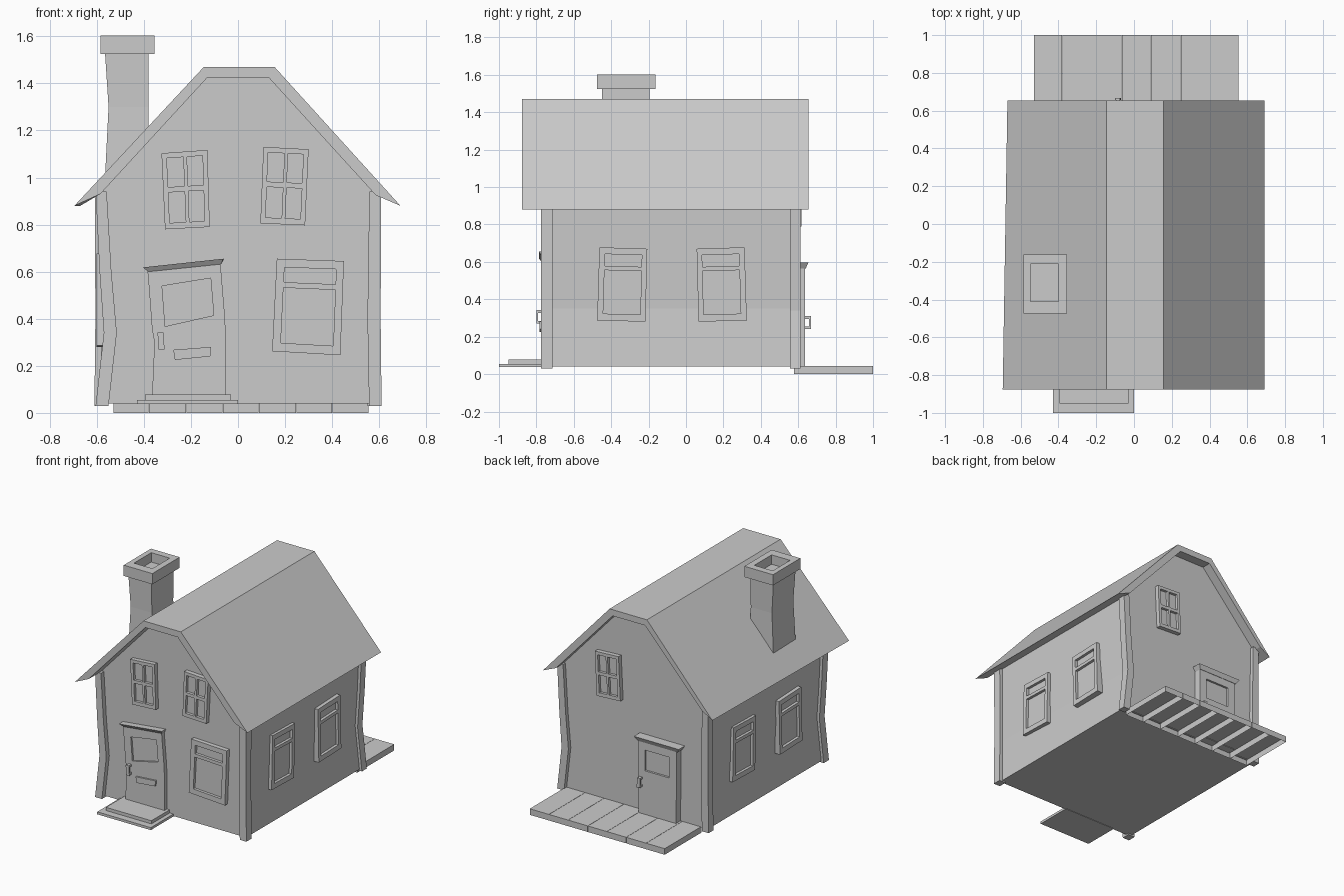
import bpy, bmesh
from mathutils import Vector

if "Cube" in bpy.data.objects:
    bpy.data.objects.remove(bpy.data.objects["Cube"])


def finish(name, bm):
    bmesh.ops.recalc_face_normals(bm, faces=bm.faces)
    me = bpy.data.meshes.new(name)
    bm.to_mesh(me)
    bm.free()
    ob = bpy.data.objects.new(name, me)
    bpy.context.collection.objects.link(ob)
    return ob


def loft(name, sections, caps=(True, True)):
    """Skin a row of matching closed sections."""
    bm = bmesh.new()
    rings = [[bm.verts.new(p) for p in s] for s in sections]
    n = len(rings[0])
    for a, b in zip(rings, rings[1:]):
        for i in range(n):
            j = (i + 1) % n
            bm.faces.new((a[i], a[j], b[j], b[i]))
    for ring, cap in zip((rings[0], rings[-1]), caps):
        if cap:
            bm.faces.new(ring)
    return finish(name, bm)


def rect(x0, x1, y0, y1, z):
    return [(x0, y0, z), (x1, y0, z), (x1, y1, z), (x0, y1, z)]


def box(name, x, y, z, bottom=True):
    return loft(name, [rect(*x, *y, z[0]), rect(*x, *y, z[1])], (bottom, True))


# Facade mappings: (along, height, outwards) -> world
def front(a, z, o): return (a, -0.74 - o, z)
def back(a, z, o): return (a, 0.585 + o, z)
def right(a, z, o): return (0.57 + o, a, z)
def left(a, z, o): return (-0.57 - o, a, z)


def slab(name, place, pts, o0, o1):
    return loft(name, [[place(a, z, o) for a, z in pts] for o in (o0, o1)])


def panel(name, place, L, R, us, panes, out, recess):
    """Raised panel between two edge polylines, chosen cells sunk in."""
    bm = bmesh.new()
    grid = [[bm.verts.new(place(*Vector(l).lerp(Vector(r), u), out)) for u in us]
            for l, r in zip(L, R)]
    sunk = []
    for j in range(len(L) - 1):
        for i in range(len(us) - 1):
            f = bm.faces.new((grid[j][i], grid[j][i + 1], grid[j + 1][i + 1], grid[j + 1][i]))
            if (i, j) in panes:
                sunk.append(f)
    outward = Vector(place(0, 0, 1)) - Vector(place(0, 0, 0))
    rim = [e for e in bm.edges if e.is_boundary]
    side = bmesh.ops.extrude_edge_only(bm, edges=rim)["geom"]
    for v in side:
        if isinstance(v, bmesh.types.BMVert):
            v.co -= outward * (out + 0.02)
    for f in bmesh.ops.extrude_discrete_faces(bm, faces=sunk)["faces"]:
        for v in f.verts:
            v.co -= outward * recess
    bmesh.ops.holes_fill(bm, edges=[e for e in bm.edges if e.is_boundary], sides=0)
    return finish(name, bm)


def window(name, place, corners, us, vs, panes):
    bl, br, tr, tl = [Vector(c) for c in corners]
    return panel(name, place, [bl.lerp(tl, v) for v in vs], [br.lerp(tr, v) for v in vs],
                 us, panes, 0.032, 0.02)


# House body, front-left and back-right corners bowed inwards
crook = [(0.585, 0.04), (0.55, 0.35), (0.567, 0.6), (0.583, 0.945)]
plain = [(0.583, 0.04), (0.583, 0.35), (0.583, 0.6), (0.583, 0.945)]
top = [(0.13, 1.435), (-0.13, 1.435)]


def gable(y, rs, ls):
    pts = rs + top + [(-x, z) for x, z in reversed(ls)]
    return [(x, y, z) for x, z in pts]


loft("house_walls", [gable(-0.74, plain, crook), gable(0.585, crook, plain)])

# Corner posts
bowed = [(0.55, 0.605, 0.03), (0.515, 0.57, 0.34), (0.538, 0.588, 0.6), (0.558, 0.605, 0.94)]
straight = [(0.557, 0.61, 0.03), (0.55, 0.606, 0.4), (0.558, 0.608, 0.94)]
for name, s, rows, y in (("front_left_post", -1, bowed, (-0.775, -0.715)),
                         ("front_right_post", 1, straight, (-0.775, -0.715)),
                         ("back_left_post", -1, straight, (0.557, 0.613)),
                         ("back_right_post", 1, bowed, (0.557, 0.613))):
    loft(name, [rect(s * a, s * b, *y, z) for a, b, z in rows])

# Roof shell
shape = [(-0.145, 1.47), (0.155, 1.47), (0.69, 0.88), (0.585, 0.925),
         (0.13, 1.425), (-0.13, 1.425), (-0.585, 0.93)]
loft("roof", [[(x, y, z) for x, z in [(e, 0.88)] + shape]
              for y, e in ((-0.877, -0.695), (0.655, -0.67))])

# Chimney shaft and hollow cap
loft("chimney_shaft", [
    [(-0.565, -0.45, 1.0), (-0.38, -0.45, 1.19), (-0.38, -0.195, 1.19), (-0.565, -0.195, 1.0)],
    rect(-0.55, -0.38, -0.445, -0.2, 1.3),
    rect(-0.565, -0.38, -0.45, -0.195, 1.53)])
cap = (-0.585, -0.355, -0.475, -0.162)
hole = (-0.548, -0.4, -0.41, -0.212)
loft("chimney_cap", [rect(-0.56, -0.38, -0.45, -0.2, 1.525), rect(*cap, 1.525),
                     rect(*cap, 1.603), rect(*hole, 1.603), rect(*hole, 1.535)])

# Four-pane upper windows
four_u, four_v = (0, 0.11, 0.47, 0.55, 0.89, 1), (0, 0.08, 0.48, 0.55, 0.93, 1)
four = {(1, 1), (3, 1), (1, 3), (3, 3)}
for name, place, c in (
        ("upper_left_window", front, [(-0.31, 0.78), (-0.12, 0.79), (-0.13, 1.117), (-0.325, 1.103)]),
        ("upper_right_window", front, [(0.095, 0.805), (0.285, 0.797), (0.3, 1.12), (0.108, 1.13)]),
        ("back_upper_window", back, [(0.095, 0.8), (0.285, 0.79), (0.3, 1.11), (0.11, 1.12)])):
    window(name, place, c, four_u, four_v, four)

# Two-pane sash windows
sash_u, sash_v, sash = (0, 0.12, 0.89, 1), (0, 0.095, 0.69, 0.75, 0.91, 1), {(1, 1), (1, 3)}
window("front_lower_window", front,
       [(0.145, 0.262), (0.435, 0.245), (0.45, 0.645), (0.165, 0.655)], sash_u, sash_v, sash)
near = [(-0.475, 0.287), (-0.217, 0.28), (-0.207, 0.67), (-0.463, 0.678)]
far = [(-0.15 - a, z) for a, z in near]
for side, place in (("right", right), ("left", left)):
    window(side + "_front_window", place, near, sash_u, sash_v, sash)
    window(side + "_back_window", place, far, sash_u, sash_v, sash)


# Doors
def handle(name, place, a, z0, z1, o):
    slab(name + "_bar", place, [(a, z0), (a + 0.025, z0), (a + 0.02, z1), (a - 0.005, z1)], o + 0.02, o + 0.03)
    for tag, z in (("lower", z0), ("upper", z1 - 0.015)):
        slab(f"{name}_{tag}_mount", place,
             [(a, z), (a + 0.02, z), (a + 0.02, z + 0.015), (a, z + 0.015)], o - 0.01, o + 0.02)


panel("front_door", front,
      [(-0.365, 0.07), (-0.355, 0.3), (-0.365, 0.355), (-0.378, 0.53), (-0.385, 0.61)],
      [(-0.05, 0.07), (-0.05, 0.3), (-0.057, 0.425), (-0.07, 0.58), (-0.075, 0.64)],
      (0, 0.18, 0.85, 1), {(1, 2)}, 0.03, 0.015)
loft("front_door_cornice", [
    [front(-0.38, 0.6, -0.01), front(-0.07, 0.632, -0.01), front(-0.07, 0.632, 0.032), front(-0.38, 0.6, 0.032)],
    [front(-0.405, 0.618, -0.01), front(-0.06, 0.655, -0.01), front(-0.063, 0.655, 0.047), front(-0.405, 0.618, 0.047)]])
slab("front_door_slot", front, [(-0.268, 0.225), (-0.118, 0.24), (-0.115, 0.28), (-0.275, 0.268)], 0.02, 0.042)
handle("front_door_handle", front, -0.337, 0.27, 0.342, 0.03)

panel("back_door", back,
      [(-0.365, 0.04), (-0.37, 0.36), (-0.37, 0.51), (-0.372, 0.57)],
      [(-0.065, 0.04), (-0.06, 0.36), (-0.06, 0.51), (-0.06, 0.57)],
      (0, 0.19, 0.82, 1), {(1, 1)}, 0.052, 0.015)
loft("back_door_cornice", [
    [back(-0.38, 0.565, -0.01), back(-0.06, 0.565, -0.01), back(-0.06, 0.565, 0.055), back(-0.38, 0.565, 0.055)],
    [back(-0.4, 0.597, -0.01), back(-0.04, 0.597, -0.01), back(-0.04, 0.597, 0.07), back(-0.4, 0.597, 0.07)]])
handle("back_door_handle", back, -0.095, 0.24, 0.31, 0.052)

# Front steps
box("lower_step", (-0.43, 0.0), (-1.0, -0.73), (0.037, 0.055))
box("upper_step", (-0.395, -0.03), (-0.95, -0.73), (0.055, 0.078))

# Back deck of open-bottomed planks
cuts = (-0.53, -0.38, -0.22, -0.065, 0.088, 0.247, 0.4, 0.555)
for i, (a, b) in enumerate(zip(cuts, cuts[1:])):
    box(f"deck_plank_{i + 1}", (a + 0.001, b - 0.001), (0.577, 1.0), (0, 0.044), bottom=False)
